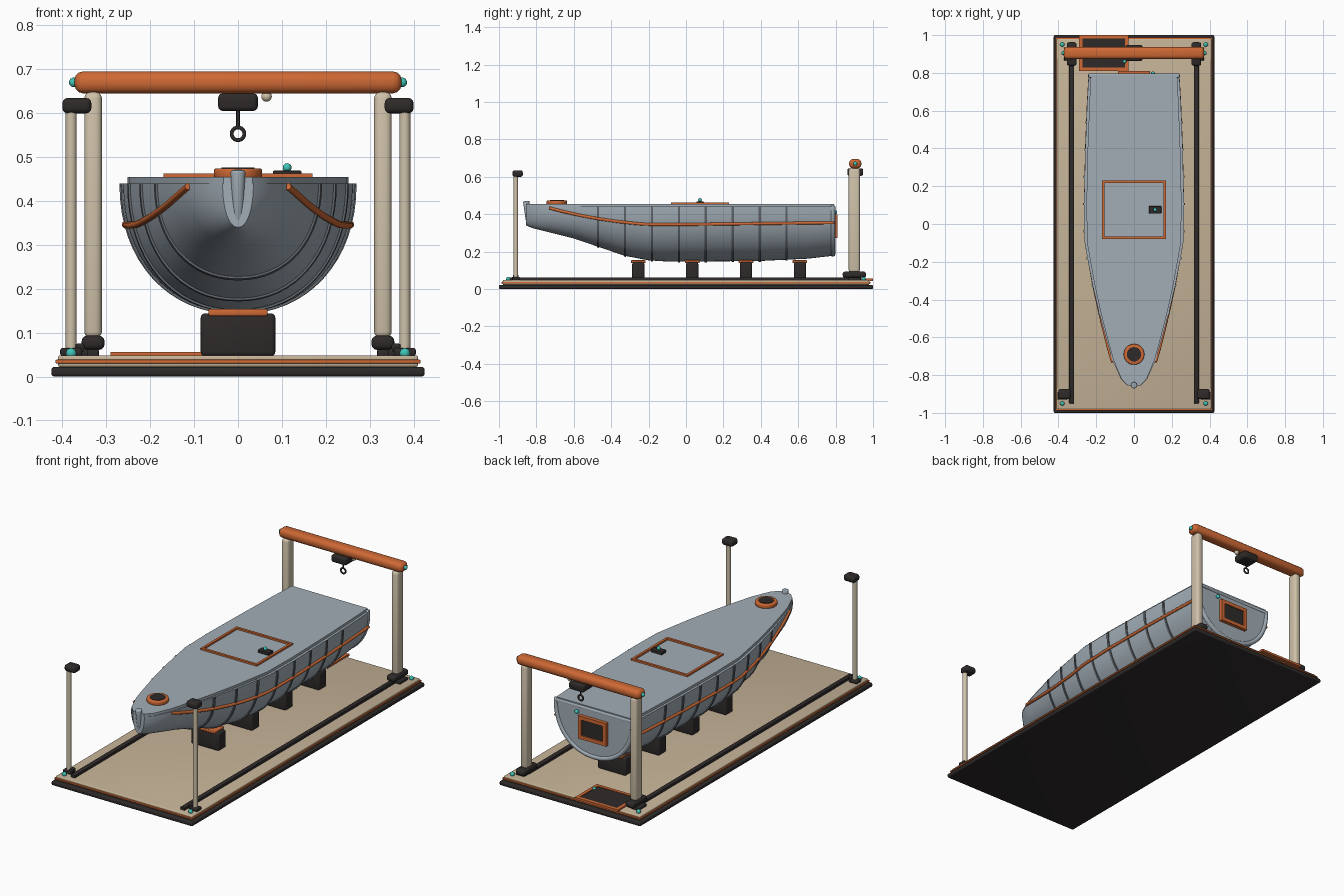
import bpy, bmesh, math
from mathutils import Matrix, Vector

cube = bpy.data.objects.get("Cube")
if cube:
    bpy.data.objects.remove(cube, do_unlink=True)


def material(name, r, g, b):
    m = bpy.data.materials.new(name)
    m.use_nodes = True
    m.diffuse_color = (r, g, b, 1)
    m.node_tree.nodes["Principled BSDF"].inputs["Base Color"].default_value = (r, g, b, 1)
    return m


HULL = material("hull grey", 0.36, 0.42, 0.47)
RIB = material("rib grey", 0.12, 0.135, 0.15)
TAN = material("floor tan", 0.56, 0.45, 0.31)
CREAM = material("post cream", 0.63, 0.54, 0.40)
RUST = material("rust orange", 0.62, 0.14, 0.035)
DARK = material("dark rubber", 0.028, 0.023, 0.023)
TEAL = material("teal light", 0.05, 0.55, 0.47)


def finish(name, bm, mat, smooth=True):
    bmesh.ops.recalc_face_normals(bm, faces=bm.faces)
    mesh = bpy.data.meshes.new(name)
    bm.to_mesh(mesh)
    bm.free()
    mesh.materials.append(mat)
    ob = bpy.data.objects.new(name, mesh)
    bpy.context.collection.objects.link(ob)
    bpy.ops.object.select_all(action='DESELECT')
    bpy.context.view_layer.objects.active = ob
    ob.select_set(True)
    if smooth:
        bpy.ops.object.shade_smooth_by_angle(angle=math.radians(40))
    return ob


def boxes(name, parts, mat, bevel=0.0):
    """Boxes given as (centre, size), joined in one object."""
    bm = bmesh.new()
    for centre, size in parts:
        m = Matrix.Translation(centre) @ Matrix.Diagonal((*size, 1))
        bmesh.ops.create_cube(bm, size=1, matrix=m)
    if bevel:
        bmesh.ops.bevel(bm, geom=bm.edges[:], offset=bevel, segments=3, profile=0.5, affect='EDGES')
    return finish(name, bm, mat)


def box(name, centre, size, mat, bevel=0.0):
    return boxes(name, [(centre, size)], mat, bevel)


def frame(name, centre, width, height, bar, depth, mat, upright=False):
    """Rectangular border, flat on the floor or upright facing back."""
    spec = []
    for s in (-1, 1):
        spec.append(((0, s * (height - bar) / 2), (width, bar)))
        spec.append(((s * (width - bar) / 2, 0), (bar, height - 2 * bar)))
    parts = []
    for (u, v), (a, b) in spec:
        off, size = ((u, 0, v), (a, depth, b)) if upright else ((u, v, 0), (a, b, depth))
        parts.append((Vector(centre) + Vector(off), size))
    return boxes(name, parts, mat)


def cylinder(name, centre, r, depth, mat, r_top=None, tilt=0, bevel=0.0):
    bm = bmesh.new()
    m = Matrix.Translation(centre) @ Matrix.Rotation(tilt, 4, 'X')
    bmesh.ops.create_cone(bm, cap_ends=True, segments=32, radius1=r,
                          radius2=r if r_top is None else r_top, depth=depth, matrix=m)
    if bevel:
        rims = [e for e in bm.edges if any(len(f.verts) > 4 for f in e.link_faces)]
        bmesh.ops.bevel(bm, geom=rims, offset=bevel, segments=3, profile=0.5, affect='EDGES')
    return finish(name, bm, mat)


def ball(name, centre, r, mat):
    bm = bmesh.new()
    bmesh.ops.create_uvsphere(bm, u_segments=16, v_segments=10, radius=r,
                              matrix=Matrix.Translation(centre))
    return finish(name, bm, mat)


def tube(name, points, r, mat, closed=False):
    curve = bpy.data.curves.new(name, 'CURVE')
    curve.dimensions = '3D'
    curve.bevel_depth = r
    curve.bevel_resolution = 3
    curve.use_fill_caps = True
    line = curve.splines.new('POLY')
    line.points.add(len(points) - 1)
    for p, co in zip(line.points, points):
        p.co = (*co, 1)
    line.use_cyclic_u = closed
    curve.materials.append(mat)
    ob = bpy.data.objects.new(name, curve)
    bpy.context.collection.objects.link(ob)
    bpy.ops.object.select_all(action='DESELECT')
    bpy.context.view_layer.objects.active = ob
    ob.select_set(True)
    bpy.ops.object.convert(target='MESH')
    bpy.ops.object.shade_smooth_by_angle(angle=math.radians(50))


# Floor platform
box("platform_skirt", (0, 0, 0.011), (0.85, 2.0, 0.022), DARK, 0.007)
box("platform_floor", (0, 0, 0.035), (0.82, 1.96, 0.026), TAN, 0.005)
box("platform_stripe", (0, 0, 0.034), (0.832, 1.975, 0.009), RUST, 0.003)
frame("floor_hatch_frame", (-0.16, 0.905, 0.05), 0.26, 0.19, 0.018, 0.012, RUST)
box("floor_hatch_panel", (-0.16, 0.905, 0.049), (0.225, 0.155, 0.008), DARK)
ball("floor_hatch_light", (-0.05, 0.86, 0.054), 0.01, TEAL)

# Hull stations: y, half width, keel height
STATIONS = [(-0.855, 0.035, 0.34), (-0.82, 0.07, 0.325), (-0.72, 0.115, 0.30),
            (-0.6, 0.15, 0.27), (-0.47, 0.185, 0.226), (-0.33, 0.218, 0.178),
            (-0.2, 0.243, 0.153), (-0.1, 0.261, 0.147), (0.1, 0.265, 0.147),
            (0.4, 0.258, 0.15), (0.65, 0.248, 0.162), (0.79, 0.24, 0.178)]
SHEER, POWER = 0.44, 2.15


def station(y):
    for a, b in zip(STATIONS, STATIONS[1:]):
        if y <= b[0]:
            t = (y - a[0]) / (b[0] - a[0])
            return [p + (q - p) * t for p, q in zip(a, b)]
    return STATIONS[-1]


def section(y, grow=0.0, n=32):
    _, w, keel = station(y)
    pts = []
    for i in range(n + 1):
        a = math.pi * i / n
        c, s = math.cos(a), math.sin(a)
        x = math.copysign(abs(c) ** (2 / POWER), c) * (w + grow)
        pts.append((x, y, SHEER - max(s, 0) ** (2 / POWER) * (SHEER - keel + grow)))
    return pts


def loft(name, rings, mat):
    bm = bmesh.new()
    loops = [[bm.verts.new(p) for p in ring] for ring in rings]
    for a, b in zip(loops, loops[1:]):
        for i in range(len(a)):
            j = (i + 1) % len(a)
            bm.faces.new((a[i], a[j], b[j], b[i]))
    bm.faces.new(loops[0])
    bm.faces.new(loops[-1])
    return finish(name, bm, mat)


loft("hull", [section(s[0]) for s in STATIONS], HULL)
for k in range(8):
    y = -0.47 + 0.144 * k
    loft("hull_rib", [section(y - 0.006, 0.005), section(y + 0.006, 0.005)], RIB)

# Deck plate, a little narrower than the hull
outline = [(s[1] * 0.95, s[0]) for s in STATIONS]
outline += [(-x, y) for x, y in reversed(outline)]
loft("deck", [[(x, y, z) for x, y in outline] for z in (0.435, 0.454)], HULL)

# Stern rim, stern window and light
rim = section(0.785, -0.008)
tube("stern_rim", rim, 0.013, HULL, closed=True)
frame("stern_window_frame", (0, 0.797, 0.335), 0.17, 0.125, 0.02, 0.024, RUST, upright=True)
box("stern_window", (0, 0.794, 0.335), (0.135, 0.016, 0.09), DARK)
ball("stern_light", (0.1, 0.797, 0.41), 0.011, TEAL)

# Rubbing strakes follow the hull side
for side in (-1, 1):
    path = []
    for i in range(31):
        y = -0.73 + 1.52 * i / 30
        z = 0.345 + 0.2 * max(0, -0.2 - y) ** 2 + 0.012 * max(0, y) + 0.06 * max(0, -0.2 - y)
        _, w, keel = station(y)
        x = w * (1 - ((SHEER - z) / (SHEER - keel)) ** POWER) ** (1 / POWER)
        path.append((side * (x + 0.003), y, z))
    tube("rubbing_strake", path, 0.008, RUST)

# Bow stem and round bow hatch
cylinder("bow_stem", (0, -0.848, 0.408), 0.012, 0.125, HULL, 0.017, math.radians(6), 0.005)
cylinder("bow_hatch_ring", (0, -0.69, 0.463), 0.055, 0.022, RUST, bevel=0.005)
cylinder("bow_hatch_cover", (0, -0.69, 0.472), 0.038, 0.008, DARK)

# Deck hatch
frame("deck_hatch_frame", (0, 0.075, 0.457), 0.34, 0.31, 0.013, 0.012, RUST)
box("deck_hatch_handle", (0.112, 0.075, 0.461), (0.065, 0.04, 0.016), DARK, 0.003)
ball("deck_hatch_light", (0.112, 0.075, 0.476), 0.01, TEAL)

# Keel blocks under the hull
for k in range(4):
    y = -0.255 + 0.288 * k
    box("keel_block", (0, y, 0.095), (0.17, 0.065, 0.098), DARK, 0.01)
    box("keel_pad", (0, y, 0.146), (0.135, 0.078, 0.016), RUST, 0.004)

# Rails, posts and corner lights on both sides
for s in (-1, 1):
    box("floor_rail", (s * 0.33, -0.03, 0.054), (0.026, 1.84, 0.016), DARK, 0.003)
    box("rear_foot", (s * 0.33, 0.9, 0.077), (0.052, 0.125, 0.032), DARK, 0.012)
    box("rear_foot_base", (s * 0.345, 0.9, 0.054), (0.05, 0.07, 0.016), DARK, 0.004)
    box("rear_post", (s * 0.33, 0.9, 0.368), (0.04, 0.06, 0.56), CREAM, 0.014)
    box("front_foot", (s * 0.38, -0.91, 0.056), (0.05, 0.04, 0.018), DARK, 0.005)
    box("front_foot_bracket", (s * 0.36, -0.91, 0.066), (0.02, 0.03, 0.018), DARK, 0.004)
    cylinder("front_post", (s * 0.38, -0.91, 0.33), 0.0125, 0.55, CREAM)
    box("front_post_cap", (s * 0.367, -0.9, 0.617), (0.066, 0.055, 0.035), DARK, 0.012)
    ball("beam_end_light", (s * 0.374, 0.905, 0.67), 0.011, TEAL)
    for y in (-0.95, 0.95):
        ball("corner_light", (s * 0.38, y, 0.053), 0.012, TEAL)

# Overhead beam with winch and hook
box("overhead_beam", (0, 0.905, 0.67), (0.745, 0.065, 0.05), RUST, 0.02)
box("winch", (0, 0.905, 0.625), (0.09, 0.085, 0.04), DARK, 0.01)
cylinder("hook_rod", (0, 0.905, 0.588), 0.004, 0.042, DARK)
ring = [(0.0145 * math.cos(t * math.pi / 12), 0.905, 0.553 + 0.0145 * math.sin(t * math.pi / 12))
        for t in range(24)]
tube("hook_ring", ring, 0.0045, DARK, closed=True)
ball("winch_knob", (0.065, 0.905, 0.638), 0.012, CREAM)
